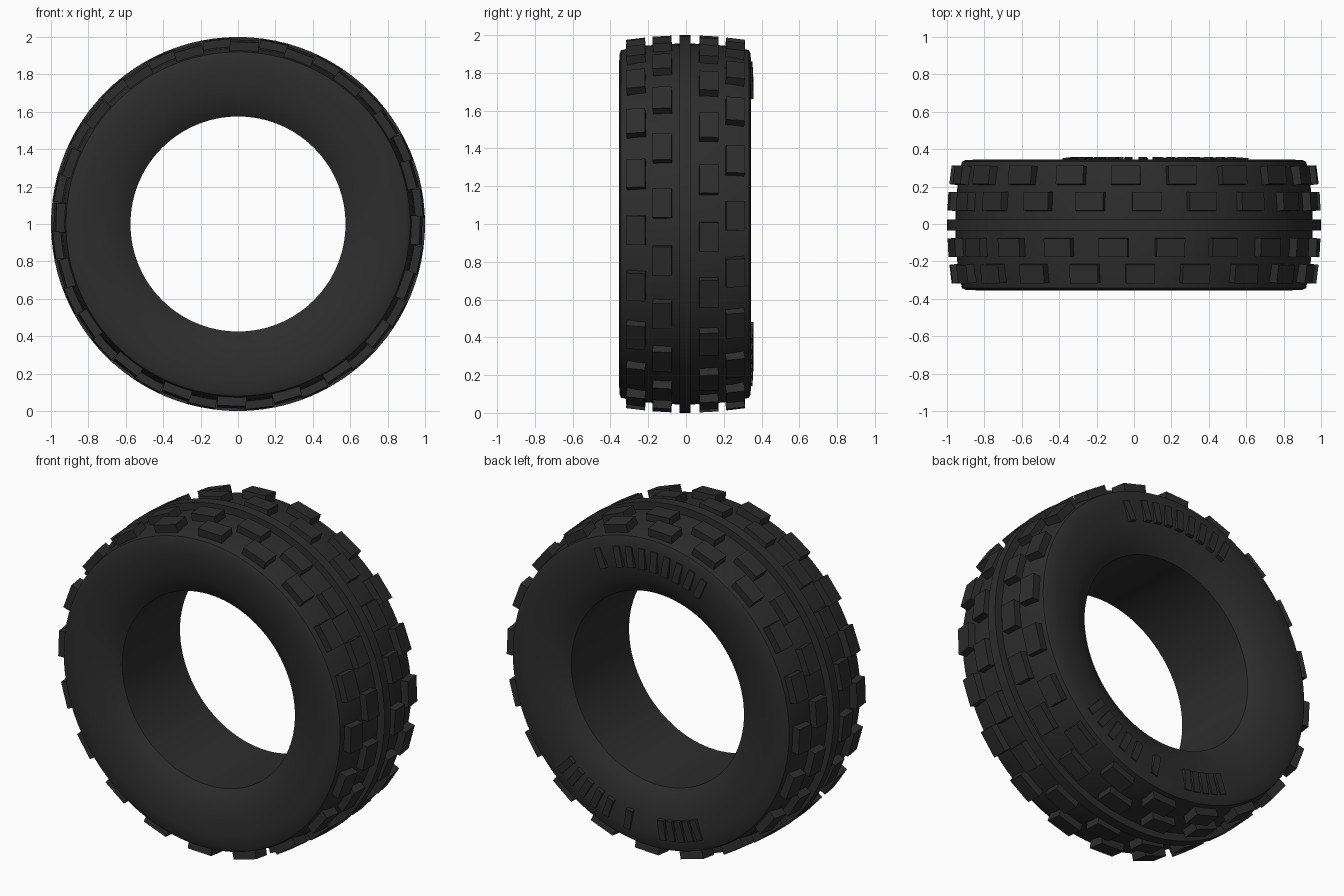
import bpy
import bmesh
from math import radians, sin, cos, tau
from mathutils import Matrix

cube = bpy.data.objects.get("Cube")
if cube:
    bpy.data.objects.remove(cube, do_unlink=True)

# Black rubber, used on every part
rubber = bpy.data.materials.new("black_rubber")
rubber.use_nodes = True
colour = (0.026, 0.026, 0.026, 1)
rubber.diffuse_color = colour
rubber.node_tree.nodes["Principled BSDF"].inputs["Base Color"].default_value = colour

MID_Y = -0.005
HUB = Matrix.Translation((0, MID_Y, 1))


def make_object(name, bm):
    bmesh.ops.recalc_face_normals(bm, faces=bm.faces)
    mesh = bpy.data.meshes.new(name)
    bm.to_mesh(mesh)
    bm.free()
    mesh.materials.append(rubber)
    obj = bpy.data.objects.new(name, mesh)
    bpy.context.collection.objects.link(obj)
    return obj


def add_box(bm, angle, radius, y, size, tilt=0):
    """Box at an angle around the axle; size is tangent, axial, radial."""
    matrix = (HUB @ Matrix.Rotation(radians(90 - angle), 4, 'Y')
              @ Matrix.Translation((0, y, radius))
              @ Matrix.Rotation(radians(tilt), 4, 'X')
              @ Matrix.Diagonal((*size, 1)))
    bmesh.ops.create_cube(bm, size=1, matrix=matrix)


# Tyre body: half profile (radius, y) mirrored, then lathed around the axle
half = [(0.575, 0.275), (0.62, 0.305), (0.68, 0.328), (0.75, 0.342),
        (0.83, 0.35), (0.90, 0.347), (0.92, 0.338), (0.94, 0.25),
        (0.952, 0.12), (0.955, 0.03), (1.0, 0.03)]
profile = half + [(r, -y) for r, y in reversed(half)]
SEGMENTS = 96
bm = bmesh.new()
rings = []
for i in range(SEGMENTS):
    a = tau * i / SEGMENTS
    rings.append([bm.verts.new((r * cos(a), y + MID_Y, 1 + r * sin(a)))
                  for r, y in profile])
for i, ring in enumerate(rings):
    following = rings[(i + 1) % SEGMENTS]
    for j in range(len(profile)):
        k = (j + 1) % len(profile)
        bm.faces.new((ring[j], ring[k], following[k], following[j]))
body = make_object("tyre_body", bm)
bpy.context.view_layer.objects.active = body
body.select_set(True)
bpy.ops.object.shade_smooth_by_angle(angle=radians(30))
body.select_set(False)

# Tread blocks: four staggered rows (name, y, first angle, top radius, tilt)
ROWS = [("front_outer_tread", -0.258, -2, 0.979, 7),
        ("front_inner_tread", -0.12, 6.5, 0.992, 3),
        ("back_inner_tread", 0.125, -4, 0.992, -3),
        ("back_outer_tread", 0.263, 2.6, 0.979, -7)]
BLOCKS = 20
DEPTH = 0.08
for name, y, start, top, tilt in ROWS:
    bm = bmesh.new()
    for i in range(BLOCKS):
        add_box(bm, start + i * 360 / BLOCKS, top - DEPTH / 2, y,
                (0.155, 0.1, DEPTH), tilt)
    make_object(name, bm)

# Plain raised ribs on the back sidewall (count, first angle, last angle)
bm = bmesh.new()
for count, first, last in [(1, 66, 66), (8, 75, 115), (5, 314, 290),
                           (1, 280, 280), (5, 264, 247)]:
    for i in range(count):
        angle = first + (last - first) * i / max(count - 1, 1)
        add_box(bm, angle, 0.80, 0.345, (0.042, 0.03, 0.12), 3)
make_object("back_sidewall_ribs", bm)
